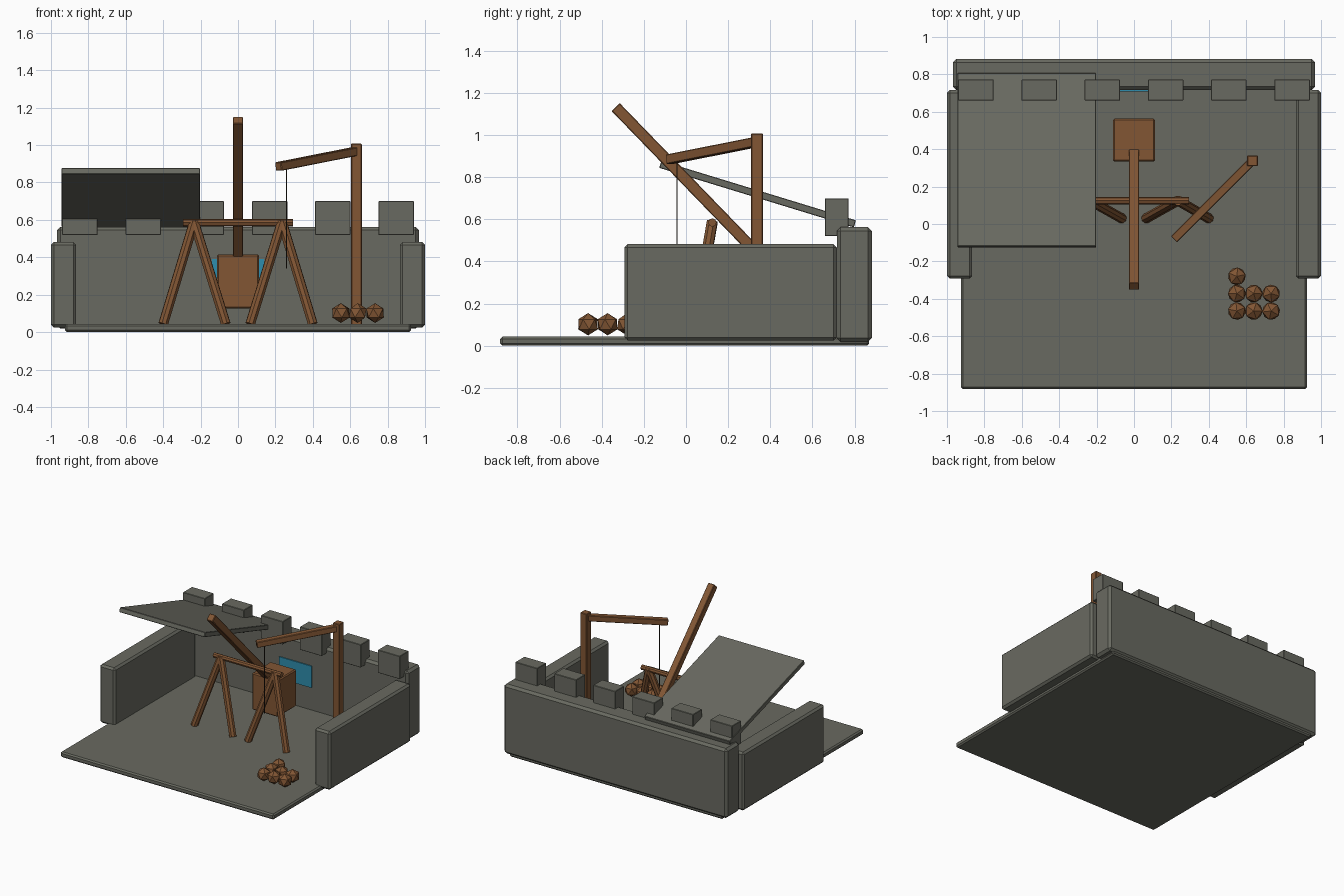
import bpy, math, random
from mathutils import Vector, Matrix

if "Cube" in bpy.data.objects:
    bpy.data.objects.remove(bpy.data.objects["Cube"])

random.seed(4)


def material(name, rgb):
    m = bpy.data.materials.new(name)
    m.diffuse_color = (*rgb, 1)
    m.use_nodes = True
    m.node_tree.nodes["Principled BSDF"].inputs["Base Color"].default_value = m.diffuse_color
    return m


STONE = material("grey stone", (0.141, 0.144, 0.119))
WOOD = material("brown wood", (0.223, 0.093, 0.034))
BLUE = material("blue panel", (0.028, 0.27, 0.42))
ROPE = material("dark rope", (0.04, 0.03, 0.02))


def finish(name, mat, bevel=0):
    o = bpy.context.object
    o.name = name
    o.data.materials.append(mat)
    if bevel:
        b = o.modifiers.new("bevel", 'BEVEL')
        b.width = bevel
        b.segments = 1
    return o


def box(name, lo, hi, mat, bevel=0):
    """Box between two opposite corners."""
    lo, hi = Vector(lo), Vector(hi)
    bpy.ops.mesh.primitive_cube_add(size=1, location=(lo + hi) / 2)
    o = bpy.context.object
    o.data.transform(Matrix.Diagonal((*(hi - lo), 1)))
    return finish(name, mat, bevel)


def aim(a, b):
    """Rotation pointing local z from a to b, local y kept in the vertical plane."""
    return (Vector(b) - Vector(a)).to_track_quat('Z', 'Y').to_euler()


def beam(name, a, b, width, mat, bevel=0.004):
    """Square beam between two points."""
    a, b = Vector(a), Vector(b)
    bpy.ops.mesh.primitive_cube_add(size=1, location=(a + b) / 2, rotation=aim(a, b))
    bpy.context.object.data.transform(Matrix.Diagonal((width, width, (b - a).length, 1)))
    return finish(name, mat, bevel)


def pole(name, a, b, r, mat, sides=8):
    """Round pole between two points."""
    a, b = Vector(a), Vector(b)
    bpy.ops.mesh.primitive_cylinder_add(vertices=sides, radius=r, depth=(b - a).length,
                                        location=(a + b) / 2, rotation=aim(a, b))
    return finish(name, mat)


# Stone yard
box("floor", (-0.925, -0.882, 0), (0.925, 0.87, 0.043), STONE, 0.01)
box("back_wall", (-0.968, 0.716, 0.018), (0.968, 0.882, 0.563), STONE, 0.018)
for side, s in (("left", -1), ("right", 1)):
    box(side + "_wall", (min(s, s * 0.865), -0.292, 0.025),
        (max(s, s * 0.865), 0.716, 0.482), STONE, 0.015)
for i in range(6):
    x = -0.845 + i * 0.338
    box(f"battlement_{i + 1}", (x - 0.095, 0.66, 0.52), (x + 0.095, 0.772, 0.70), STONE, 0.003)

# Sloping roof slab over the left corner
roof = box("roof", (-0.943, -0.143, 0.7025), (-0.203, 0.823, 0.7375), STONE, 0.003)
roof.rotation_euler.x = math.radians(-17)

# Blue panel on the back wall
box("window_panel", (-0.14, 0.708, 0.22), (0.14, 0.717, 0.39), BLUE)

# Catapult: trestle, throwing arm and counterweight
pole("axle", (-0.293, 0.125, 0.585), (0.293, 0.125, 0.585), 0.02, WOOD)
for s in (-1, 1):
    for k, foot in enumerate((0.065, 0.40)):
        pole(f"trestle_leg_{'left' if s < 0 else 'right'}_{k + 1}",
             (s * foot, 0.03, 0.043), (s * 0.235, 0.125, 0.59), 0.027, WOOD)
beam("throwing_arm", (0, -0.334, 1.133), (0, 0.40, 0.375), 0.054, WOOD)
box("counterweight", (-0.113, 0.333, 0.125), (0.113, 0.563, 0.415), WOOD, 0.008)

# Crane: post, jib and rope
box("crane_post", (0.605, 0.309, 0.04), (0.662, 0.366, 1.008), WOOD, 0.004)
beam("crane_jib", (0.63, 0.334, 0.967), (0.215, -0.08, 0.885), 0.046, WOOD)
pole("crane_rope", (0.26, -0.043, 0.34), (0.26, -0.043, 0.885), 0.003, ROPE, 6)

# Pile of shot
for i, (x, y) in enumerate([(0.55, -0.28)] + [(x, y) for y in (-0.372, -0.465)
                                             for x in (0.55, 0.64, 0.733)]):
    bpy.ops.mesh.primitive_ico_sphere_add(subdivisions=1, radius=0.053, location=(x, y, 0.102),
                                          rotation=(0, 0, random.uniform(0, 6.28)))
    finish(f"shot_{i + 1}", WOOD)
